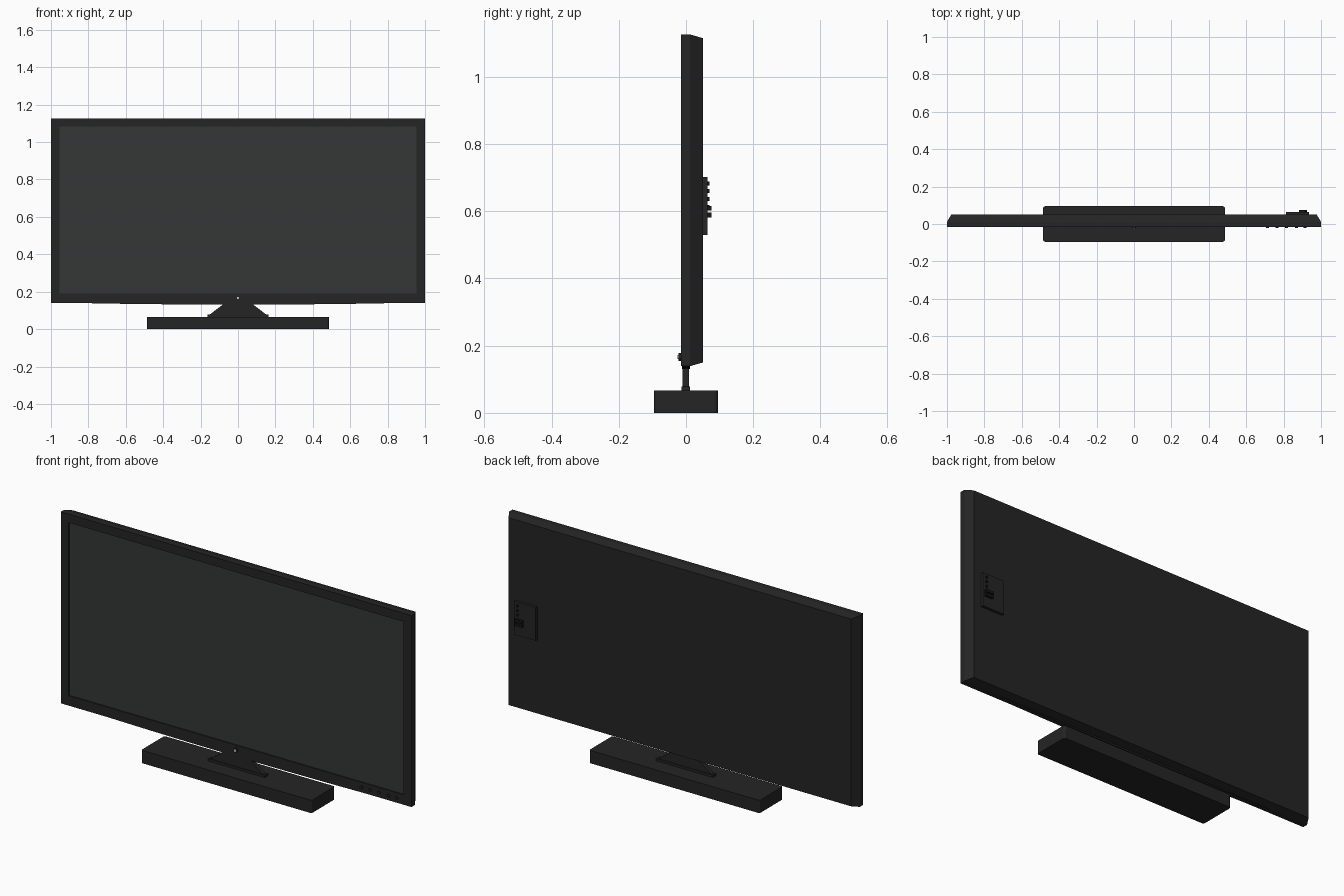
import bpy, bmesh, math
from mathutils import Matrix

if "Cube" in bpy.data.objects:
    bpy.data.objects.remove(bpy.data.objects["Cube"])


def material(name, color):
    m = bpy.data.materials.new(name)
    m.diffuse_color = (*color, 1)
    m.use_nodes = True
    m.node_tree.nodes["Principled BSDF"].inputs["Base Color"].default_value = m.diffuse_color
    return m


BODY = material("body_black", (0.018, 0.018, 0.018))
GLASS = material("screen_grey", (0.034, 0.038, 0.036))
DARK = material("port_black", (0.008, 0.008, 0.008))
LIGHT = material("indicator_white", (0.6, 0.6, 0.6))


def finish(name, bm, mat, recalc=True):
    if recalc:
        bmesh.ops.recalc_face_normals(bm, faces=bm.faces)
    me = bpy.data.meshes.new(name)
    bm.to_mesh(me)
    bm.free()
    me.materials.append(mat)
    ob = bpy.data.objects.new(name, me)
    bpy.context.collection.objects.link(ob)
    return ob


def box(name, x, y, z, mat):
    bm = bmesh.new()
    bmesh.ops.create_cube(bm, size=1)
    for v in bm.verts:
        v.co = [r[0] + (c + 0.5) * (r[1] - r[0]) for c, r in zip(v.co, (x, y, z))]
    return finish(name, bm, mat)


def prism(name, profile, y0, y1, mat):
    """Extrude an x-z outline from y0 to y1."""
    bm = bmesh.new()
    face = bm.faces.new([bm.verts.new((x, y0, z)) for x, z in profile])
    new = bmesh.ops.extrude_face_region(bm, geom=[face])["geom"]
    for v in new:
        if isinstance(v, bmesh.types.BMVert):
            v.co.y = y1
    return finish(name, bm, mat)


def knob(name, x, z, y0, y1, r, mat, sides=16):
    bm = bmesh.new()
    rot = Matrix.Translation((x, (y0 + y1) / 2, z)) @ Matrix.Rotation(math.pi / 2, 4, "X")
    bmesh.ops.create_cone(bm, cap_ends=True, segments=sides, radius1=r, radius2=r,
                          depth=abs(y1 - y0), matrix=rot)
    return finish(name, bm, mat)


# Cabinet: rectangular rings from the screen recess, round the bezel, to the tapered back
rings = [(0.955, 0.19, 1.082, -0.007), (0.955, 0.19, 1.082, -0.015),
         (1.0, 0.139, 1.126, -0.015), (1.0, 0.139, 1.126, 0.012),
         (0.977, 0.15, 1.115, 0.05)]
bm = bmesh.new()
loops = [[bm.verts.new((x, y, z)) for x, z in ((-h, a), (h, a), (h, b), (-h, b))]
         for h, a, b, y in rings]
for p, q in zip(loops, loops[1:]):
    for i in range(4):
        j = (i + 1) % 4
        bm.faces.new((p[i], p[j], q[j], q[i]))
bm.faces.new(loops[-1])
bm.faces.new(loops[0])
bmesh.ops.recalc_face_normals(bm, faces=bm.faces)
finish("cabinet", bm, BODY)

# Screen set into the bezel
box("screen", (-0.955, 0.955), (-0.0085, -0.006), (0.19, 1.082), GLASS)

# Shallow curved lip under the cabinet
arc = [(0.78 * t / 8, 0.131 + 0.007 * (t / 8) ** 2) for t in range(-8, 9)]
prism("lower_lip", arc + [(0.78, 0.145), (-0.78, 0.145)], -0.012, 0.012, BODY)

# Stand: flared neck, foot strip and base with softened corners
half = [(0.162, 0.06), (0.155, 0.075), (0.085, 0.128), (0.078, 0.145)]
prism("neck", half + [(-x, z) for x, z in reversed(half)], -0.011, 0.009, BODY)
box("neck_foot", (-0.162, 0.162), (-0.014, 0.012), (0.06, 0.078), BODY).hide_render = False

bm = bmesh.new()
bmesh.ops.create_cube(bm, size=1)
bmesh.ops.scale(bm, vec=(0.972, 0.19, 0.066), verts=bm.verts)
bmesh.ops.translate(bm, vec=(0, 0, 0.033), verts=bm.verts)
upright = [e for e in bm.edges if abs(e.verts[0].co.z - e.verts[1].co.z) > 0.01]
bmesh.ops.bevel(bm, geom=upright, offset=0.01, segments=3, affect="EDGES", profile=0.5)
finish("base", bm, BODY)

# Front controls and indicator
for i, x in enumerate((0.715, 0.765, 0.815, 0.87, 0.915)):
    knob(f"button_{i + 1}", x, 0.165, -0.022, -0.014, 0.008, BODY)
knob("indicator_ring", 0, 0.166, -0.022, -0.014, 0.012, BODY)
knob("indicator_light", 0, 0.166, -0.025, -0.02, 0.006, LIGHT)

# Connector panel on the back
box("connector_panel", (0.812, 0.935), (0.048, 0.064), (0.53, 0.702), BODY)
for i in range(4):
    knob(f"jack_{i + 1}", 0.915, 0.683 - 0.0235 * i, 0.06, 0.07, 0.006, DARK, 12)
for i, z in enumerate((0.609, 0.589)):
    box(f"port_{i + 1}", (0.882, 0.925), (0.06, 0.076), (z - 0.007, z + 0.007), DARK)
